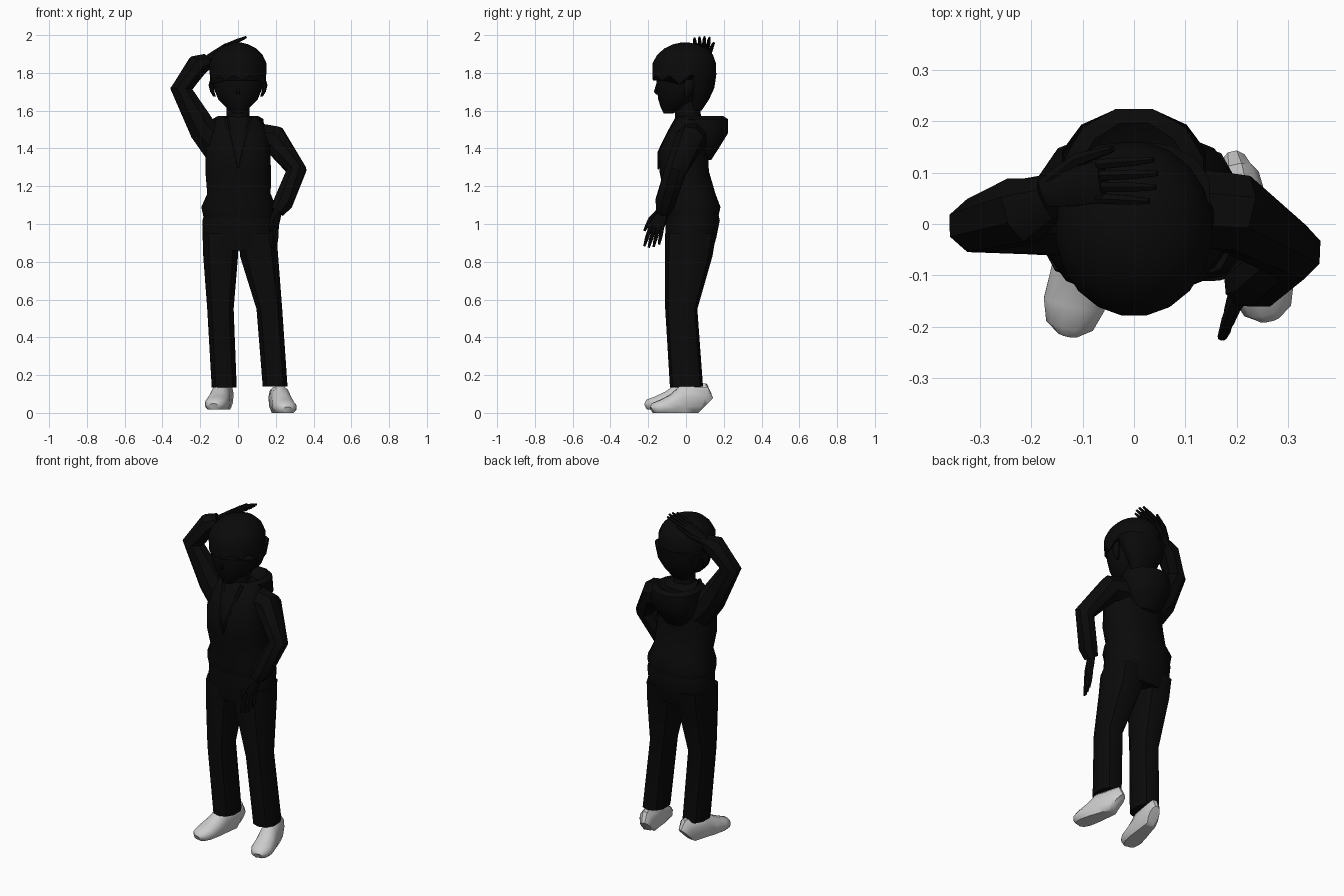
import bpy, bmesh, math
from mathutils import Vector as V

dark = bpy.data.materials.new("dark_cloth")
dark.diffuse_color = (0.003, 0.003, 0.003, 1)


def tube(name, rings, n=8, ref=(0, 1, 0), axis=None, mat=dark, power=1.0, floor=None):
    """Skin elliptical rings (x, y, z, ru, rv) along a path and cap both ends."""
    bm = bmesh.new()
    pts = [V(r[:3]) for r in rings]
    loops = []
    for i, r in enumerate(rings):
        if axis:
            t = V(axis)
        else:
            a = (pts[i] - pts[max(i - 1, 0)]).normalized()
            b = (pts[min(i + 1, len(pts) - 1)] - pts[i]).normalized()
            t = (a + b).normalized()
        u = (V(ref) - t * V(ref).dot(t)).normalized()
        v = t.cross(u)
        loop = []
        for k in range(n):
            ang = 2 * math.pi * (k + 0.5) / n
            c, s = math.cos(ang), math.sin(ang)
            c = math.copysign(abs(c) ** power, c)
            s = math.copysign(abs(s) ** power, s)
            p = pts[i] + u * r[3] * c + v * r[4] * s
            if floor is not None:
                p.z = max(p.z, floor)
            loop.append(bm.verts.new(p))
        loops.append(loop)
    for A, B in zip(loops, loops[1:]):
        for k in range(n):
            bm.faces.new((A[k], A[(k + 1) % n], B[(k + 1) % n], B[k]))
    bm.faces.new(loops[0])
    bm.faces.new(loops[-1])
    bmesh.ops.recalc_face_normals(bm, faces=bm.faces)
    me = bpy.data.meshes.new(name)
    bm.to_mesh(me)
    bm.free()
    ob = bpy.data.objects.new(name, me)
    bpy.context.collection.objects.link(ob)
    if mat:
        me.materials.append(mat)
    return ob


def stack(name, rows, n=12, power=0.85):
    """Horizontal sections given as (z, x0, x1, y0, y1)."""
    return tube(name, [((a + b) / 2, (c + d) / 2, z, (b - a) / 2, (d - c) / 2)
                       for z, a, b, c, d in rows], n, (1, 0, 0), (0, 0, 1), dark, power)


# trousers
stack("trouser_hips", [(0.86, -0.18, 0.2, -0.1, 0.145), (0.93, -0.193, 0.208, -0.112, 0.165),
                       (1.02, -0.193, 0.208, -0.112, 0.183), (1.08, -0.18, 0.19, -0.11, 0.17)])
stack("right_trouser_leg", [(0.135, -0.142, -0.004, -0.085, 0.09), (0.55, -0.166, -0.02, -0.11, 0.06),
                            (0.83, -0.188, 0.004, -0.112, 0.14), (0.95, -0.192, 0.01, -0.11, 0.16)], 10)
stack("left_trouser_leg", [(0.14, 0.128, 0.265, -0.085, 0.09), (0.55, 0.095, 0.237, -0.11, 0.06),
                           (0.83, 0.006, 0.217, -0.112, 0.14), (0.95, 0.0, 0.207, -0.11, 0.16)], 10)

# hooded jacket body
stack("jacket_body", [(1.035, -0.188, 0.198, -0.115, 0.175), (1.09, -0.2, 0.208, -0.125, 0.187),
                      (1.16, -0.168, 0.178, -0.12, 0.16), (1.28, -0.178, 0.18, -0.145, 0.125),
                      (1.39, -0.175, 0.175, -0.145, 0.12), (1.48, -0.165, 0.165, -0.1, 0.115),
                      (1.55, -0.125, 0.125, -0.06, 0.1), (1.57, -0.07, 0.07, -0.045, 0.08)])
stack("hood", [(1.34, -0.06, 0.06, 0.07, 0.135), (1.4, -0.115, 0.115, 0.05, 0.175),
               (1.48, -0.145, 0.145, 0.0, 0.226), (1.555, -0.14, 0.14, -0.045, 0.228),
               (1.572, -0.11, 0.11, -0.045, 0.2), (1.54, -0.075, 0.075, -0.035, 0.15)], 12, 1)
for s, side in ((-1, "right"), (1, "left")):
    tube(side + "_lapel", [(s * 0.06, -0.045, 1.56, 0.012, 0.012), (s * 0.045, -0.09, 1.48, 0.012, 0.012),
                           (s * 0.02, -0.143, 1.38, 0.01, 0.008), (0, -0.146, 1.29, 0.005, 0.004)],
         6, (1, 0, 0))

# sleeves
tube("right_sleeve", [(-0.1, 0.02, 1.41, 0.09, 0.1), (-0.185, 0.015, 1.5, 0.08, 0.08),
                      (-0.3, -0.003, 1.715, 0.056, 0.063), (-0.215, 0.027, 1.838, 0.07, 0.062),
                      (-0.165, 0.05, 1.86, 0.045, 0.045)])
tube("left_sleeve", [(0.11, 0.03, 1.45, 0.085, 0.09), (0.195, 0.022, 1.445, 0.08, 0.08),
                     (0.31, -0.055, 1.285, 0.062, 0.056), (0.24, -0.11, 1.115, 0.056, 0.056),
                     (0.208, -0.12, 1.065, 0.042, 0.04)])


# hands: palm, four fingers and a thumb
def hand(name, wrist, knuckle, tip, side):
    w, k, t, s = V(wrist), V(knuckle), V(tip), V(side).normalized()
    tube(name + "_palm", [(*w, 0.03, 0.022), (*w.lerp(k, 0.5), 0.04, 0.02), (*k, 0.044, 0.015)], 8, s)
    for i, reach in enumerate((0.85, 0.97, 1.0, 0.93)):
        a = k + s * (i - 1.5) * 0.022 - (t - k) * 0.1
        b = k.lerp(t, reach) + s * (i - 1.5) * 0.027
        tube(name + "_finger_%d" % (i + 1), [(*a, 0.011, 0.012), (*a.lerp(b, 0.6), 0.0105, 0.011),
                                             (*b, 0.006, 0.006)], 6, s)
    d = k - w
    a, b, c = w + d * 0.15 + s * 0.02, w + d * 0.6 + s * 0.052, w + d * 1.15 + s * 0.06
    tube(name + "_thumb", [(*a, 0.018, 0.016), (*b, 0.014, 0.013), (*c, 0.007, 0.007)], 6, s)


hand("right_hand", (-0.18, 0.06, 1.86), (-0.06, 0.083, 1.945), (0.045, 0.085, 1.99), (0, 1, 0))
hand("left_hand", (0.212, -0.115, 1.085), (0.193, -0.158, 0.98), (0.188, -0.185, 0.875), (-0.35, -0.93, 0))

# neck, head, ears and nose
stack("neck", [(1.52, -0.065, 0.065, -0.05, 0.08), (1.68, -0.062, 0.062, -0.05, 0.075)], 10, 1)
stack("head", [(1.585, -0.028, 0.028, -0.118, -0.07), (1.62, -0.068, 0.068, -0.135, 0.0),
               (1.66, -0.107, 0.107, -0.147, 0.06), (1.72, -0.132, 0.132, -0.155, 0.1),
               (1.8, -0.138, 0.138, -0.158, 0.13), (1.88, -0.12, 0.12, -0.13, 0.12)], 14, 0.95)
tube("nose", [(0, -0.145, 1.685, 0.016, 0.012), (0, -0.162, 1.7, 0.01, 0.008),
              (0, -0.148, 1.76, 0.006, 0.004)], 6, (1, 0, 0), (0, 0, 1))
for s, side in ((-1, "right"), (1, "left")):
    tube(side + "_ear", [(s * 0.124, 0.005, 1.675, 0.008, 0.012), (s * 0.136, 0.01, 1.7, 0.012, 0.022),
                         (s * 0.143, 0.015, 1.735, 0.014, 0.03), (s * 0.138, 0.015, 1.765, 0.01, 0.02)],
         8, (1, 0, 0), (0, 0, 1))

# hair cap with a jagged fringe, and the hair down the nape
cap = stack("hair_cap", [(1.785, -0.15, 0.15, -0.178, 0.16), (1.85, -0.153, 0.153, -0.18, 0.161),
                         (1.895, -0.132, 0.132, -0.155, 0.145), (1.93, -0.098, 0.098, -0.115, 0.108),
                         (1.951, -0.055, 0.055, -0.07, 0.06), (1.96, -0.02, 0.02, -0.03, 0.02)], 20, 1)
for i, v in enumerate(cap.data.vertices):
    if i < 20 and v.co.y < 0.03 and i % 2:
        v.co.z -= 0.025 if v.co.y < -0.1 else 0.045
stack("hair_nape", [(1.6, -0.05, 0.05, 0.02, 0.082), (1.66, -0.092, 0.092, 0.02, 0.122),
                    (1.72, -0.128, 0.128, 0.0, 0.15), (1.8, -0.15, 0.15, -0.04, 0.162)], 14, 0.9)


# shoes, swept from heel to toe with a flat sole
def shoe(name, heel, toe, floor):
    h, t = V((*heel, 0)), V((*toe, 0))
    rows = [(0, 0.03, 0.1), (0.06, 0.043, 0.145), (0.42, 0.052, 0.145), (0.6, 0.06, 0.1),
            (0.82, 0.062, 0.07), (0.95, 0.048, 0.055), (1, 0.025, 0.035)]
    rings = []
    for f, w, top in rows:
        p = h.lerp(t, f)
        rings.append((p.x, p.y, floor + top * 0.4, w, top * 0.6))
    side = (t - h).cross(V((0, 0, 1)))
    tube(name, rings, 12, side, None, None, 0.9, floor)


shoe("right_shoe", (-0.062, 0.095), (-0.128, -0.21), 0.018)
shoe("left_shoe", (0.2, 0.1), (0.262, -0.18), 0.0)

# soften the shallow edges
for ob in bpy.context.collection.objects:
    ob.select_set(True)
    bpy.context.view_layer.objects.active = ob
bpy.ops.object.shade_smooth_by_angle(angle=math.radians(40))
